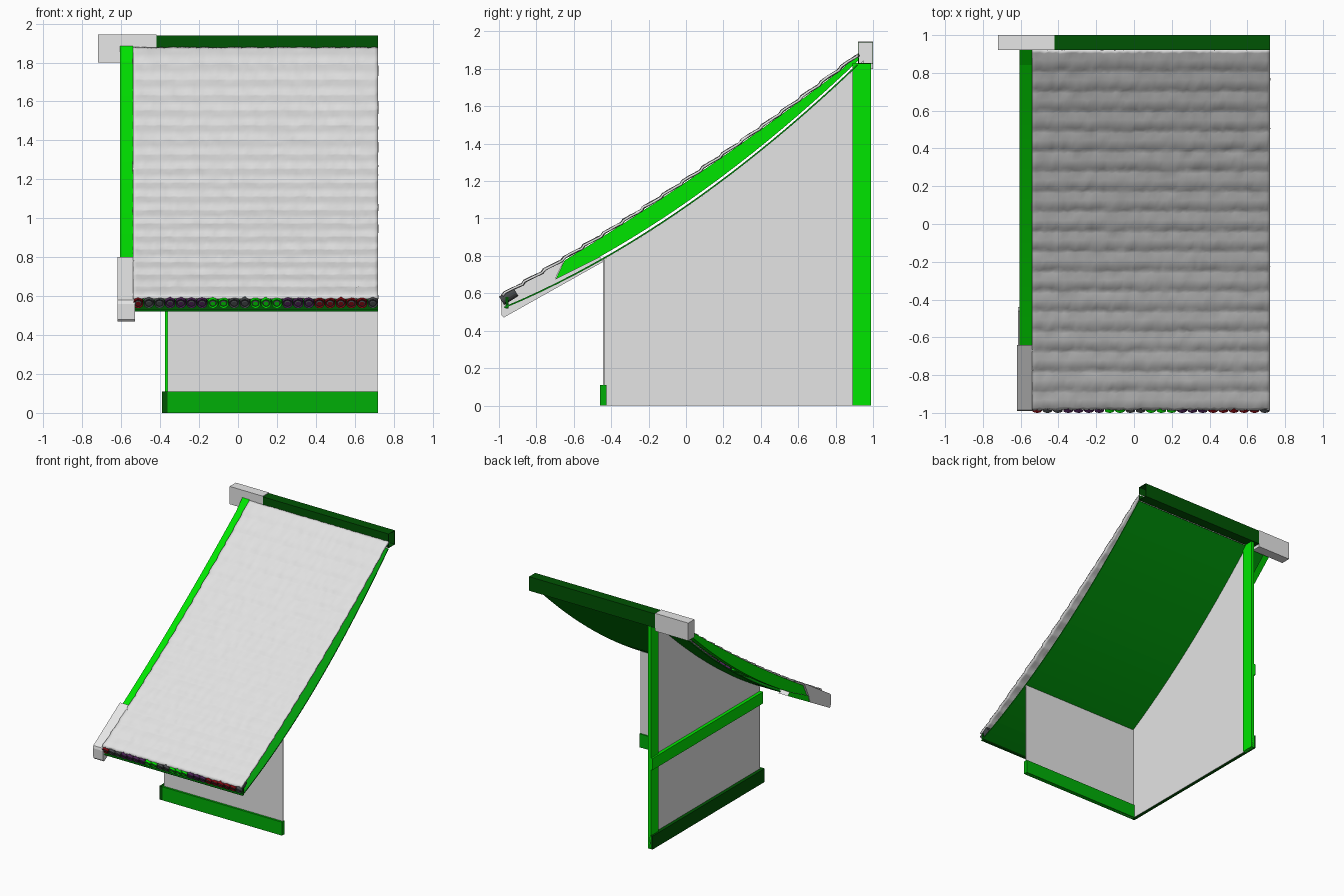
import bpy, bmesh, math, random
from mathutils import Matrix

if "Cube" in bpy.data.objects:
    bpy.data.objects.remove(bpy.data.objects["Cube"])
random.seed(4)


def material(name, r, g, b):
    m = bpy.data.materials.new(name)
    m.use_nodes = True
    m.diffuse_color = (r, g, b, 1)
    m.node_tree.nodes["Principled BSDF"].inputs["Base Color"].default_value = (r, g, b, 1)
    return m


bright = material("bright green", 0.0, 0.79, 0.0)
mid = material("mid green", 0.0, 0.43, 0.002)
under_green = material("underside green", 0.0, 0.32, 0.003)
dark = material("dark green", 0.0, 0.088, 0.001)
plaster = material("wall grey", 0.78, 0.78, 0.78)
stone = material("cap grey", 0.80, 0.80, 0.80)
tile = material("tile grey", 0.76, 0.76, 0.76)
purple = material("dark purple", 0.07, 0.015, 0.09)
red = material("dark red", 0.22, 0.003, 0.006)
slate = material("slate", 0.06, 0.065, 0.07)

LEFT, END, EAVE, RIDGE = -0.54, 0.72, -0.985, 0.92


def roof_top(y):
    return 1.215 + 0.68 * y + 0.053 * y * y


def roof_under(y):
    return 1.06 + 0.694 * y + 0.142 * y * y


def span(a, b, n):
    return [a + (b - a) * i / n for i in range(n + 1)]


def finish(name, bm, mats, recalc=True):
    if recalc:
        bmesh.ops.recalc_face_normals(bm, faces=bm.faces)
    me = bpy.data.meshes.new(name)
    bm.to_mesh(me)
    bm.free()
    for m in mats:
        me.materials.append(m)
    ob = bpy.data.objects.new(name, me)
    bpy.context.collection.objects.link(ob)
    return ob


def prism(name, outline, x0, x1, *mats):
    """Extrude a y,z outline along x."""
    bm = bmesh.new()
    face = bm.faces.new([bm.verts.new((x0, y, z)) for y, z in outline])
    new = bmesh.ops.extrude_face_region(bm, geom=[face])["geom"]
    moved = [v for v in new if isinstance(v, bmesh.types.BMVert)]
    bmesh.ops.translate(bm, verts=moved, vec=(x1 - x0, 0, 0))
    return finish(name, bm, mats)


def box(name, x, y, z, mat):
    return prism(name, [(y[0], z[0]), (y[1], z[0]), (y[1], z[1]), (y[0], z[1])], x[0], x[1], mat)


def grid(name, xs, rows, mat, wobble=0.0):
    """Sheet running along x through a list of y,z rows."""
    bm = bmesh.new()
    lines = []
    for y, z in rows:
        lines.append([bm.verts.new((x, y + random.uniform(-wobble, wobble),
                                    z + random.uniform(-wobble, wobble) / 2)) for x in xs])
    for a, b in zip(lines, lines[1:]):
        for i in range(len(xs) - 1):
            bm.faces.new((a[i], a[i + 1], b[i + 1], b[i]))
    return finish(name, bm, [mat], recalc=False)


def thicken(ob, amount, offset=-1):
    mod = ob.modifiers.new("thickness", "SOLIDIFY")
    mod.thickness = amount
    mod.offset = offset


# Roof tiles: overlapping courses, each lifted slightly at its lower lip
rows, courses = [], 18
step = (RIDGE - EAVE) / courses
for c in range(courses):
    for t, lift in ((0, -0.006), (0.12, 0.004), (0.5, 0.001), (0.85, -0.004)):
        y = EAVE + step * (c + t)
        rows.append((y, roof_top(y) + lift))
rows.append((RIDGE, roof_top(RIDGE) - 0.006))
tiles = grid("roof_tiles", span(LEFT, END, 60), rows, tile, 0.004)
thicken(tiles, 0.012)
for p in tiles.data.polygons:
    p.use_smooth = True

# Curved green underside, hollow below the tiles
ys = span(-0.97, RIDGE, 20)
lining = grid("roof_underside", [LEFT, END], [(y, roof_under(y)) for y in ys], under_green)
thicken(lining, 0.008, 1)
box("eave_board", (LEFT, END), (-0.965, -0.95), (0.52, 0.58), dark)

# Verge board on the gable edge
lower = [(y, roof_under(y) + 0.025) for y in span(-0.70, RIDGE, 20)]
upper = [(y, roof_top(y) - 0.02) for y in span(-0.65, RIDGE, 20)]
upper[-1] = (RIDGE, 1.885)
prism("verge_board", lower + upper[::-1], -0.605, LEFT, bright)

# Pale end cap of the verge board, and the lip below the board, green on its outer side
prism("verge_end_cap", [(-0.985, 0.58), (-0.99, 0.56), (-0.985, 0.48), (-0.975, 0.47),
                        (-0.72, 0.613), (-0.70, 0.675), (-0.64, 0.80)], -0.62, -0.53, stone)
lip = prism("verge_lip", [(-0.72, 0.613), (-0.44, 0.77), (-0.46, 0.795), (-0.70, 0.675)],
            -0.615, -0.53, stone, bright)
for p in lip.data.polygons:
    p.material_index = int(p.normal.x < -0.5)

# Ridge: hollow beam with a pale end block
y0, y1, z0, z1 = RIDGE, 1.0, 1.825, 1.94
ridge = grid("ridge_beam", [-0.42, END],
             [(y0, z0), (y0, z1), (y1, z1), (y1, z0), (y0, z0)], dark)
thicken(ridge, 0.004)
box("ridge_end_block", (-0.72, -0.42), (0.92, 1.0), (1.80, 1.945), stone)

# Walls
top_line = [(y, roof_under(y)) for y in span(0.95, -0.44, 18)]
prism("gable_wall", [(-0.44, 0), (0.95, 0)] + top_line, -0.363, -0.360, plaster)
box("front_wall", (-0.361, END - 0.003), (-0.443, -0.437), (0, 0.782), plaster)

# Timber frame
box("back_post", (-0.376, -0.350), (0.89, 0.99), (0, 1.83), bright)
box("gable_rail", (-0.39, -0.362), (-0.44, 0.99), (0.65, 0.745), bright)
box("gable_sill", (-0.39, -0.362), (-0.46, 0.99), (0, 0.11), dark)
box("front_sill", (-0.362, END), (-0.46, -0.426), (0, 0.11), mid)

# Round tile ends along the eave, in coloured groups with a dark recessed ring
groups = [(red, 1), (slate, 2), (purple, 4), (bright, 2), (slate, 2), (bright, 3),
          (purple, 3), (red, 5), (slate, 1)]
colours = [m for m, n in groups for _ in range(n)]
pitch = (END - LEFT) / len(colours)
slope = Matrix.Rotation(math.radians(32 - 90), 4, "X")
for i, colour in enumerate(colours):
    bm = bmesh.new()
    place = Matrix.Translation((LEFT + pitch * (i + 0.5), -0.948, 0.584)) @ slope
    bmesh.ops.create_cone(bm, cap_ends=True, segments=14, radius1=pitch * 0.48,
                          radius2=pitch * 0.48, depth=0.09, matrix=place)
    front = min(bm.faces, key=lambda f: f.calc_center_median().y)
    bmesh.ops.inset_region(bm, faces=[front], thickness=0.008, depth=-0.004)
    ring = bmesh.ops.inset_region(bm, faces=[front], thickness=0.006, depth=0.003)["faces"]
    for f in ring:
        f.material_index = 1
    finish("tile_end_%02d" % (i + 1), bm, [colour, slate])
